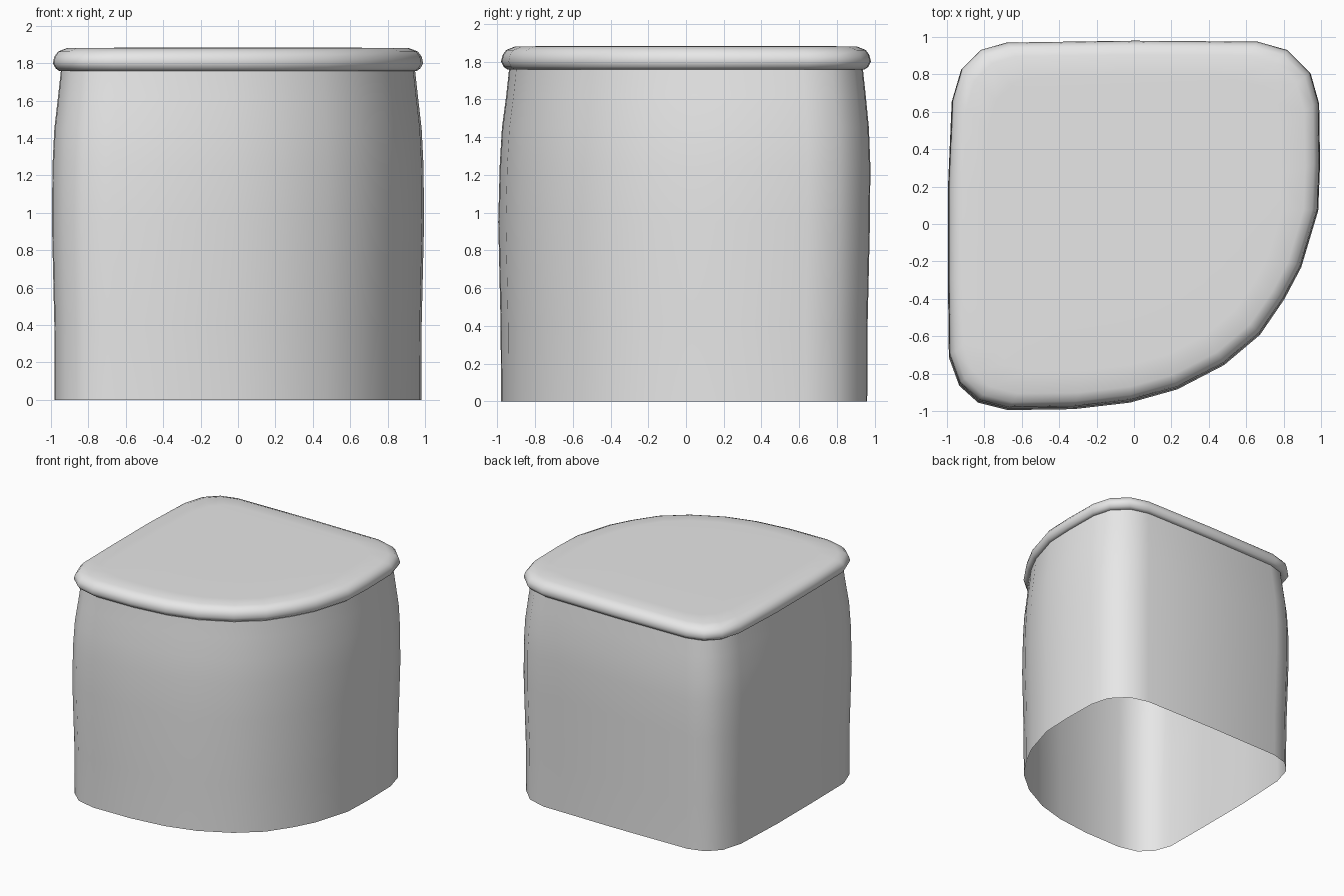
import bpy
import bmesh

cube = bpy.data.objects.get("Cube")
if cube:
    bpy.data.objects.remove(cube, do_unlink=True)

# Single flat grey
grey = bpy.data.materials.new("light grey")
grey.use_nodes = True
colour = (0.8, 0.8, 0.8, 1)
grey.diffuse_color = colour
grey.node_tree.nodes["Principled BSDF"].inputs["Base Color"].default_value = colour

# Plan outline: three tight corners and one broad sweep, counter-clockwise
OUTLINE = [(-.97, .66), (-.99, .2), (-.99, -.3), (-.985, -.7), (-.93, -.85),
           (-.83, -.94), (-.67, -.98), (-.32, -.975), (-.02, -.94), (.23, -.87),
           (.48, -.74), (.67, -.58), (.8, -.39), (.89, -.22), (.98, .08),
           (.99, .33), (.985, .65), (.94, .81), (.82, .93), (.66, .975),
           (0, .98), (-.68, .97), (-.82, .93), (-.92, .83)]


def loft(name, rings, cap):
    """Skin scaled copies of the outline; rings are (scale, y shift, height)."""
    bm = bmesh.new()
    loops = [[bm.verts.new((x * s, y * s + dy, z)) for x, y in OUTLINE]
             for s, dy, z in rings]
    n = len(OUTLINE)
    for low, high in zip(loops, loops[1:]):
        for i in range(n):
            j = (i + 1) % n
            bm.faces.new((low[i], low[j], high[j], high[i]))
    if cap:
        bm.faces.new(loops[-1])
    mesh = bpy.data.meshes.new(name)
    bm.to_mesh(mesh)
    bm.free()
    mesh.materials.append(grey)
    obj = bpy.data.objects.new(name, mesh)
    bpy.context.collection.objects.link(obj)
    bpy.ops.object.select_all(action='DESELECT')
    obj.select_set(True)
    bpy.context.view_layer.objects.active = obj
    bpy.ops.object.shade_smooth()
    return obj


# Hollow body, open underneath, drawn in towards the lid
loft("body", [(.99, -.01, 0), (.992, -.01, .4), (1.005, -.01, .95),
              (1.002, -.005, 1.25), (.992, -.003, 1.45), (.972, 0, 1.62),
              (.956, 0, 1.765)], False)

# Rounded overhanging lid
loft("lid", [(.95, 0, 1.765), (.965, 0, 1.758), (.985, 0, 1.772), (1, 0, 1.8),
             (.992, 0, 1.835), (.972, 0, 1.862), (.925, 0, 1.88),
             (.8, 0, 1.882), (.4, 0, 1.883)], True)
